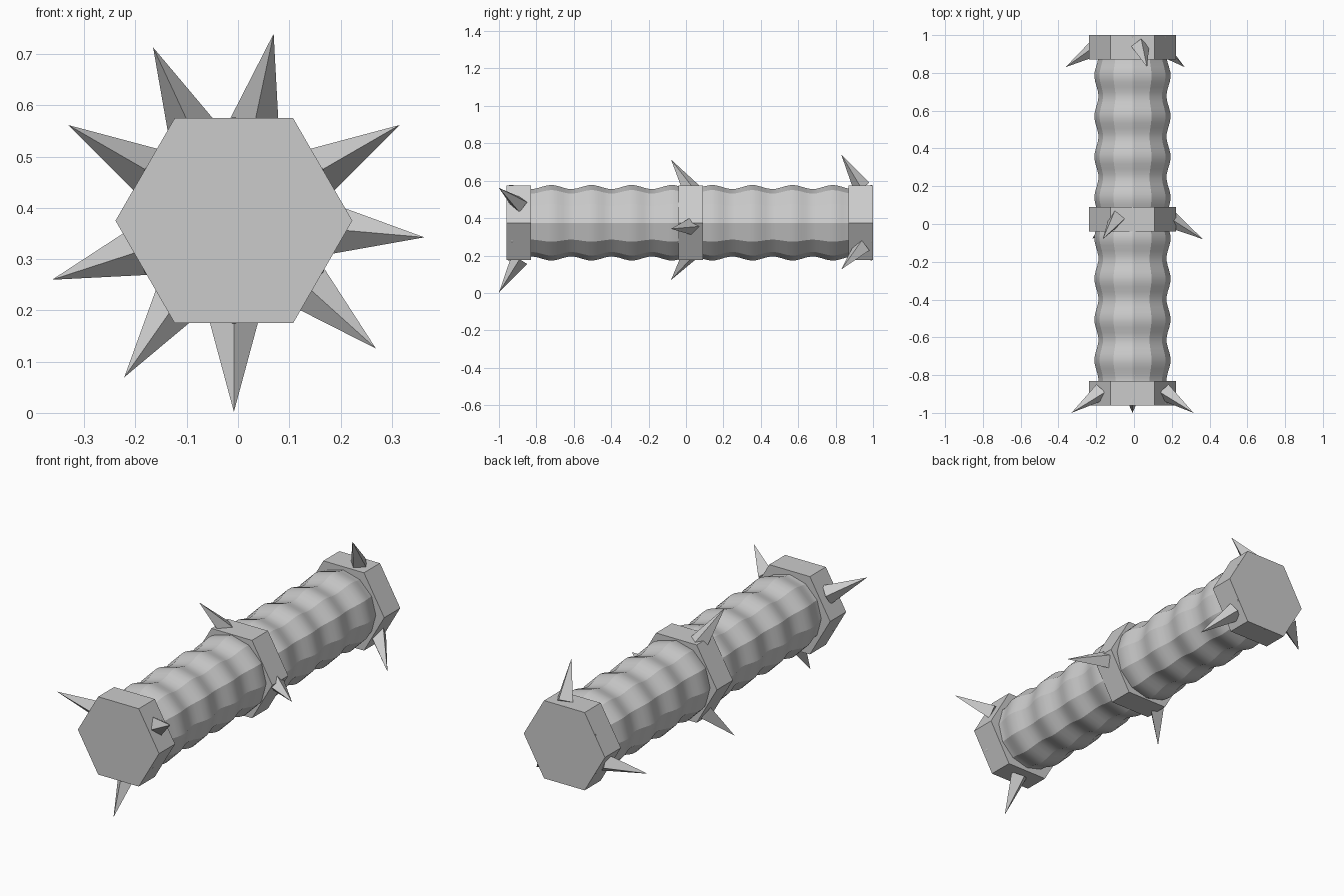
import bpy, bmesh, math
from mathutils import Vector

if "Cube" in bpy.data.objects:
    bpy.data.objects.remove(bpy.data.objects["Cube"])

CX, CZ = -0.008, 0.375          # axis of the club, running along y

steel = bpy.data.materials.new("grey steel")
steel.diffuse_color = (0.6, 0.6, 0.6, 1)
steel.use_nodes = True
steel.node_tree.nodes["Principled BSDF"].inputs["Base Color"].default_value = steel.diffuse_color


def finish(name, bm, smooth=False):
    bmesh.ops.recalc_face_normals(bm, faces=bm.faces)
    me = bpy.data.meshes.new(name)
    bm.to_mesh(me)
    bm.free()
    me.materials.append(steel)
    ob = bpy.data.objects.new(name, me)
    bpy.context.collection.objects.link(ob)
    if smooth:
        bpy.ops.object.select_all(action='DESELECT')
        ob.select_set(True)
        bpy.context.view_layer.objects.active = ob
        bpy.ops.object.shade_smooth_by_angle(angle=math.radians(25))
    return ob


def tube(name, sides, stations, smooth=False):
    """Closed prism along y from (y, radius) stations."""
    bm = bmesh.new()
    rings = []
    for y, r in stations:
        rings.append([bm.verts.new((CX + r * math.cos(2 * math.pi * i / sides), y,
                                    CZ + r * math.sin(2 * math.pi * i / sides)))
                      for i in range(sides)])
    for a, b in zip(rings, rings[1:]):
        for i in range(sides):
            j = (i + 1) % sides
            bm.faces.new((a[i], a[j], b[j], b[i]))
    bm.faces.new(rings[0])
    bm.faces.new(rings[-1])
    return finish(name, bm, smooth)


def spike(name, angle, y):
    """Four-sided spike leaning forward out of a ring."""
    out = Vector((math.cos(angle), 0, math.sin(angle)))
    side = Vector((-math.sin(angle), 0, math.cos(angle)))
    centre = Vector((CX, y, CZ))
    base = centre + out * 0.195 + Vector((0, 0.005, 0))
    tip = centre + out * 0.373 + Vector((0, -0.105, 0))
    across = (tip - base).normalized().cross(side)
    bm = bmesh.new()
    vs = [bm.verts.new(base + 0.048 * d) for d in (side, across, -side, -across)]
    top = bm.verts.new(tip)
    bm.faces.new(vs)
    for i in range(4):
        bm.faces.new((vs[i], vs[(i + 1) % 4], top))
    finish(name, bm)


# rippled twelve-sided shaft
N = 72
Y0, Y1 = -0.955, 0.995
stations = []
for k in range(N + 1):
    y = Y0 + (Y1 - Y0) * k / N
    stations.append((y, 0.191 + 0.011 * math.cos(2 * math.pi * (y - 0.14) / 0.215)))
tube("shaft", 12, stations, smooth=True)

# hexagonal collars, each with three spikes
for label, y, first in (("front", -0.895, 30), ("middle", 0.025, 115), ("back", 0.935, 78)):
    tube(label + "_collar", 6, [(y - 0.065, 0.231), (y + 0.065, 0.231)])
    for n in range(3):
        spike(f"{label}_spike_{n + 1}", math.radians(first + 120 * n), y)
